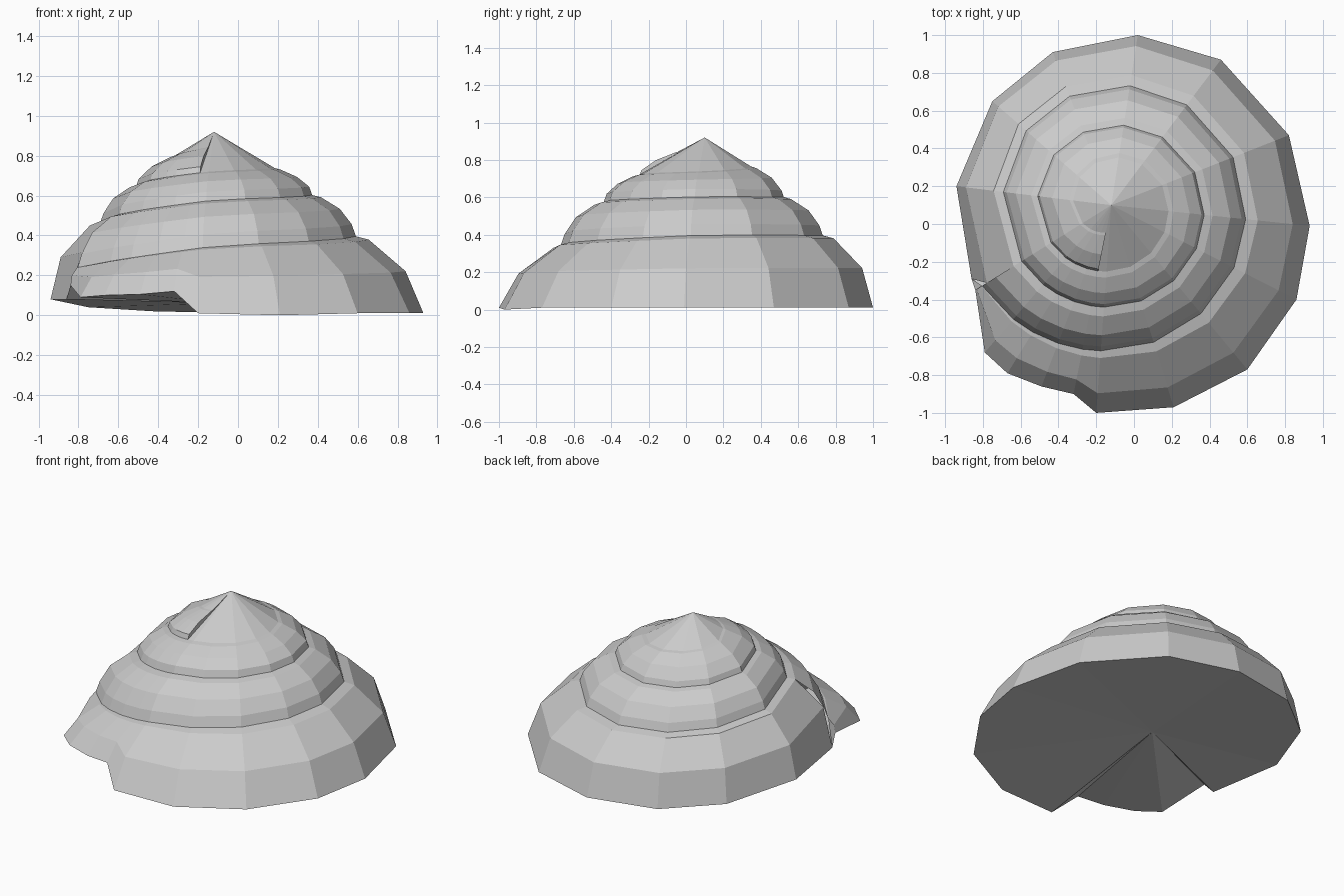
import bpy, bmesh, math

cube = bpy.data.objects.get("Cube")
if cube:
    bpy.data.objects.remove(cube, do_unlink=True)

APEX = (-0.12, 0.10, 0.92)

# Lower rim of the last whorl, from the lip backwards round the shell
RIM = [(-.84, -.35, .15), (-.79, -.68, .09), (-.67, -.79, .10), (-.49, -.86, .105),
       (-.32, -.90, .12), (-.20, -1.0, .01), (.21, -.97, 0), (.60, -.77, .01),
       (.86, -.40, .01), (.93, -.01, .01), (.82, .47, .01), (.46, .87, .01),
       (.02, 1.0, .01), (-.43, .91, .02), (-.75, .65, .04), (-.94, .20, .08),
       (-.86, -.29, .08)]
N = len(RIM) - 1

# Spiral seam: turns back from the lip, radius, height
SEAM = [(0, .81, .23), (.18, .77, .35), (.43, .71, .40), (.68, .63, .395),
        (.93, .57, .47), (1.18, .54, .58), (1.43, .49, .605), (1.68, .42, .60),
        (1.93, .39, .655), (2.18, .35, .725), (2.43, .30, .74), (2.68, .25, .765),
        (2.93, .20, .80), (3.18, .14, .85), (3.6, .09, .875)]


def rim_angle(k):
    x, y, _ = RIM[k % N]
    a = math.atan2(y - APEX[1], x - APEX[0]) % math.tau
    return (a - math.radians(207)) % math.tau + math.radians(207) + math.tau * (k // N)


def turns(k):
    return (rim_angle(k) - math.radians(207)) / math.tau


def seam(k):
    u = turns(k)
    for (u0, r0, z0), (u1, r1, z1) in zip(SEAM, SEAM[1:]):
        if u <= u1:
            f = (u - u0) / (u1 - u0)
            return r0 + (r1 - r0) * f, z0 + (z1 - z0) * f
    return SEAM[-1][1:]


def place(k, r, z):
    a = rim_angle(k)
    return (APEX[0] + r * math.cos(a), APEX[1] + r * math.sin(a), z)


def section(k, body):
    """Whorl cross-section: lower edge, wall top, bulge, ledge, seam."""
    r1, z1 = seam(k)
    ledge = .09 * r1 * min(1, turns(k) / .3)
    top = (r1 + ledge, z1 - .25 * ledge)
    if body:
        x, y, z = RIM[k]
        low = (math.hypot(x - APEX[0], y - APEX[1]), z)
        start = low
    else:
        low = seam(k - N)
        start = (low[0] - .03 * low[0], low[1] + .085 * low[0])
    rise = max(0, top[1] - start[1])
    mid = ((start[0] + top[0]) / 2 + .13 * rise, (start[1] + top[1]) / 2 + .07 * rise)
    pts = [place(k, *p) for p in (low, start, mid, top, (r1, z1))]
    if body:
        pts[0] = RIM[k]
        pts.pop(1)
    return pts


bm = bmesh.new()


def face(points):
    bm.faces.new([bm.verts.new(p) for p in points])


def skin(sections):
    for a, b in zip(sections, sections[1:]):
        for i in range(len(a) - 1):
            face((a[i], b[i], b[i + 1], a[i + 1]))


# Last whorl, then the winding spire
LAST = int(3.3 * N)
skin([section(k, True) for k in range(N + 1)])
skin([section(k, False) for k in range(N, LAST + 1)])

# Pointed tip
for k in range(LAST - N, LAST):
    face((place(k, *seam(k)), place(k + 1, *seam(k + 1)), APEX))
face(section(LAST, False) + [APEX])

# Shallow hollow base with a step at the lip
HUB = (-.10, .05, .06)
for a, b in zip(RIM, RIM[1:]):
    face((b, a, HUB))
face((RIM[0], RIM[-1], HUB))
lip = section(0, True)
face([RIM[-1]] + lip)

bmesh.ops.remove_doubles(bm, verts=bm.verts, dist=.0005)
bmesh.ops.dissolve_degenerate(bm, edges=bm.edges, dist=.0005)
bmesh.ops.recalc_face_normals(bm, faces=bm.faces)
mesh = bpy.data.meshes.new("spiral_shell")
bm.to_mesh(mesh)
bm.free()

# Shell colour
grey = bpy.data.materials.new("shell_grey")
grey.use_nodes = True
colour = (.6, .6, .6, 1)
grey.diffuse_color = colour
grey.node_tree.nodes["Principled BSDF"].inputs["Base Color"].default_value = colour
mesh.materials.append(grey)
shell = bpy.data.objects.new("spiral_shell", mesh)
bpy.context.collection.objects.link(shell)
